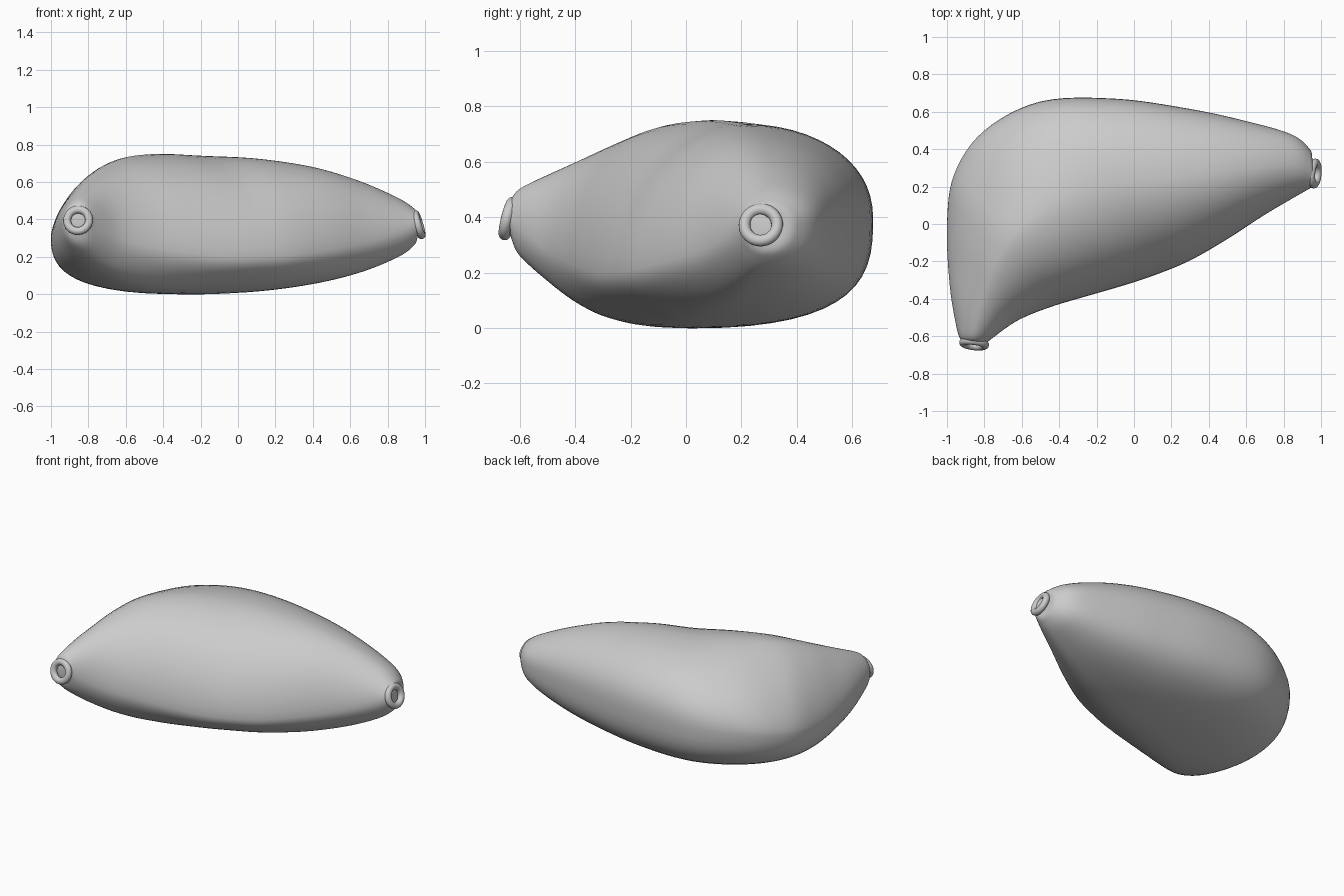
import bpy, bmesh
from math import sin, cos, pi
from mathutils import Vector

if "Cube" in bpy.data.objects:
    bpy.data.objects.remove(bpy.data.objects["Cube"])

# Cross-sections: front edge x,y, back edge x,y, bottom z, widest z front, widest z back, top z
SECTIONS = [
    (-.785, -.635, -.92, -.622, .32, .39, .39, .47),
    (-.75, -.605, -.945, -.57, .25, .36, .38, .51),
    (-.62, -.515, -.985, -.33, .135, .29, .34, .585),
    (-.45, -.445, -1.0, 0.0, .05, .25, .30, .67),
    (-.25, -.385, -.96, .27, .012, .22, .32, .73),
    (-.05, -.327, -.80, .50, 0.0, .20, .36, .75),
    (.12, -.27, -.50, .655, .002, .20, .385, .74),
    (.30, -.195, -.10, .67, .02, .21, .39, .725),
    (.50, -.08, .30, .615, .06, .24, .39, .68),
    (.70, .05, .60, .55, .12, .28, .385, .605),
    (.87, .15, .84, .48, .20, .33, .38, .515),
    (.94, .19, .94, .40, .26, .36, .375, .46),
    (.964, .205, .953, .34, .30, .37, .37, .44),
]
SEG, STEPS = 56, 6


def spline(rows, steps):
    """Catmull-Rom interpolation of whole section rows."""
    out = []
    for i in range(len(rows) - 1):
        a, b, c, d = (rows[max(0, min(len(rows) - 1, i + k))] for k in (-1, 0, 1, 2))
        for s in range(steps):
            t = s / steps
            out.append([.5 * (2*q + (r-p)*t + (2*p-5*q+4*r-w)*t*t + (3*q-p-3*r+w)*t**3)
                        for p, q, r, w in zip(a, b, c, d)])
    return out + [list(rows[-1])]


def power(v, e):
    return abs(v) ** e * (1 if v >= 0 else -1)


# Smooth sac body lofted through the sections
bm = bmesh.new()
rings = []
rows = spline(SECTIONS, STEPS)
for n, (fx, fy, bx, by, z0, zf, zb, z1) in enumerate(rows):
    t = n / (len(rows) - 1)
    blend = min(1, 5 * t, 5 * (1 - t))
    late = min(1, max(0, (t - .33) / .24))
    late = late * late * (3 - 2 * late)
    ring = []
    for k in range(SEG):
        c, s = cos(2 * pi * k / SEG), sin(2 * pi * k / SEG)
        if c > 0:                                       # back side roundness
            p = (-.48 + .7 * late) if s > 0 else .35 + .25 * late
        else:                                           # front side roundness
            p = -.15 if s > 0 else .05
        e = 2 / (2 + p * blend)
        u, v = power(c, e), power(s, e)
        base = zf + (zb - zf) * (u + 1) / 2
        z = base + v * ((z1 - base) if v > 0 else (base - z0))
        if v < 0:                                       # keel leans to the front
            u -= .25 * blend * v * v * (1 - u * u)
        x = (fx + bx) / 2 + (bx - fx) / 2 * u
        y = (fy + by) / 2 + (by - fy) / 2 * u
        ring.append(bm.verts.new((x, y, z)))
    rings.append(ring)
for a, b in zip(rings, rings[1:]):
    for k in range(SEG):
        j = (k + 1) % SEG
        bm.faces.new((a[k], a[j], b[j], b[k]))
bm.faces.new(rings[0])
bm.faces.new(rings[-1])
bmesh.ops.recalc_face_normals(bm, faces=bm.faces)
mesh = bpy.data.meshes.new("sac_body")
bm.to_mesh(mesh)
bm.free()
body = bpy.data.objects.new("sac_body", mesh)
bpy.context.collection.objects.link(body)
bpy.context.view_layer.objects.active = body
body.select_set(True)
bpy.ops.object.shade_smooth_by_angle(angle=0.9)


# Rounded lip around each opening
def lip(name, centre, normal):
    rot = Vector(normal).to_track_quat('Z', 'Y').to_euler()
    bpy.ops.mesh.primitive_torus_add(location=centre, rotation=rot, major_segments=40,
                                     minor_segments=16, major_radius=.059, minor_radius=.021)
    bpy.context.object.name = name
    bpy.ops.object.shade_smooth()


lip("front_opening_lip", (-.855, -.64, .395), (-.12, -1, .25))
lip("side_opening_lip", (.965, .27, .372), (1, -.08, .3))
